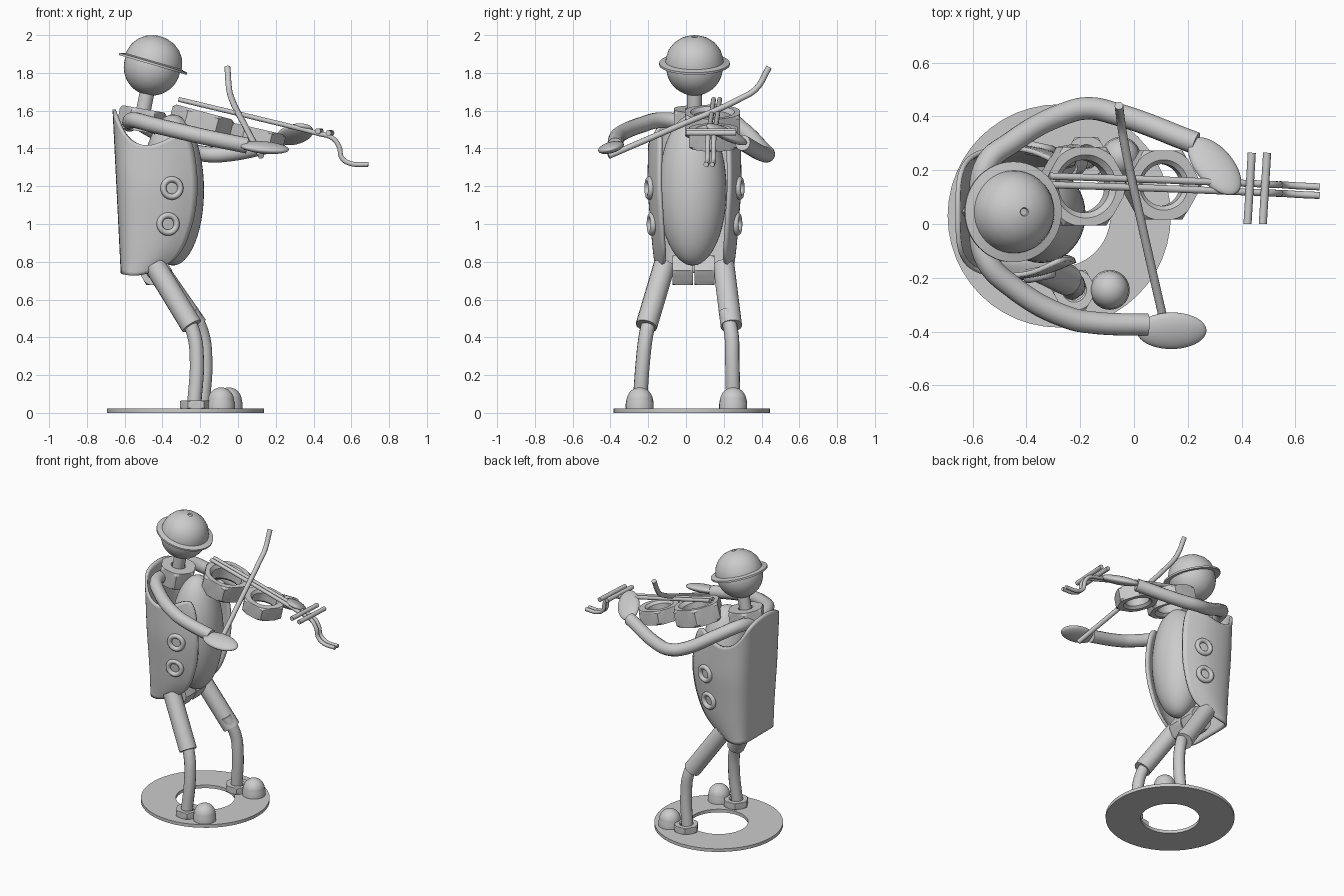
import bpy, bmesh, math
from math import sin, cos, pi, radians
from mathutils import Vector, Matrix

if "Cube" in bpy.data.objects:
    bpy.data.objects.remove(bpy.data.objects["Cube"])

C = 0.045  # y of the body's mirror plane


def make(name, bm, loc=(0, 0, 0), rot=(0, 0, 0), angle=35):
    bmesh.ops.recalc_face_normals(bm, faces=bm.faces)
    me = bpy.data.meshes.new(name)
    bm.to_mesh(me)
    bm.free()
    ob = bpy.data.objects.new(name, me)
    bpy.context.collection.objects.link(ob)
    ob.location = loc
    ob.rotation_euler = rot
    smooth(ob, angle)
    return ob


def smooth(ob, angle=35):
    bpy.ops.object.select_all(action='DESELECT')
    ob.select_set(True)
    bpy.context.view_layer.objects.active = ob
    bpy.ops.object.shade_smooth_by_angle(angle=radians(angle))


def loft(rings, closed=False, loop=True):
    """Skin a list of rings; closed joins last to first, loop closes each ring."""
    bm = bmesh.new()
    vs = [[bm.verts.new(p) for p in r] for r in rings]
    n, m = len(vs), len(vs[0])
    for i in range(n if closed else n - 1):
        for j in range(m if loop else m - 1):
            a, b = vs[i], vs[(i + 1) % n]
            k = (j + 1) % m
            bm.faces.new((a[j], a[k], b[k], b[j]))
    if loop and not closed:
        bm.faces.new(vs[0])
        bm.faces.new(vs[-1])
    return bm


def circle(r, z, n=48):
    return [(r * cos(2 * pi * i / n), r * sin(2 * pi * i / n), z) for i in range(n)]


def hexring(R, cap, z, n=48):
    pts = []
    for i in range(n):
        a = 2 * pi * i / n
        r = min(cap, R * cos(pi / 6) / cos((a % (pi / 3)) - pi / 6))
        pts.append((r * cos(a), r * sin(a), z))
    return pts


def lathe(name, prof, loc, rot=(0, 0, 0), closed=False):
    return make(name, loft([circle(r, z) for r, z in prof], closed), loc, rot)


def nut(name, R, hole, h, loc, rot=(0, 0, 0)):
    z, c = h / 2, h * 0.12
    rings = [circle(hole, -z + c * 1.5), circle(hole * 1.2, -z),
             hexring(R, R * 0.9, -z), hexring(R, R, -z + c),
             hexring(R, R, z - c), hexring(R, R * 0.9, z),
             circle(hole * 1.2, z), circle(hole, z - c * 1.5)]
    return make(name, loft(rings, True), loc, rot, 20)


def ball(name, loc, size, rot=(0, 0, 0)):
    bm = bmesh.new()
    bmesh.ops.create_uvsphere(bm, u_segments=40, v_segments=24, radius=1)
    bmesh.ops.scale(bm, vec=size, verts=bm.verts)
    return make(name, bm, loc, rot, 60)


def tube(name, pts, r):
    cu = bpy.data.curves.new(name, 'CURVE')
    cu.dimensions = '3D'
    cu.bevel_depth, cu.bevel_resolution, cu.use_fill_caps = r, 5, True
    cu.resolution_u = 10
    sp = cu.splines.new('BEZIER')
    sp.bezier_points.add(len(pts) - 1)
    for b, p in zip(sp.bezier_points, pts):
        b.co = p
        b.handle_left_type = b.handle_right_type = 'AUTO'
    ob = bpy.data.objects.new(name, cu)
    bpy.context.collection.objects.link(ob)
    bpy.ops.object.select_all(action='DESELECT')
    ob.select_set(True)
    bpy.context.view_layer.objects.active = ob
    bpy.ops.object.convert(target='MESH')
    smooth(bpy.context.view_layer.objects.active)


def interp(table, z):
    for (z0, a), (z1, b) in zip(table, table[1:]):
        if z <= z1:
            return a + (b - a) * max(0, (z - z0) / (z1 - z0))
    return table[-1][1]


# Washer base
lathe("base_washer", [(0.19, 0), (0.415, 0), (0.415, 0.022), (0.19, 0.022)],
      (-0.278, 0.03, 0), closed=True)

# Legs and feet
for side, y, ky, ty, dx in (("right", -0.245, -0.21, -0.115, 0),
                            ("left", 0.25, 0.24, 0.2, 0.045)):
    s = -1 if side == "right" else 1
    tube(side + "_thigh", [(-0.44, ty, 0.78), (-0.245 + dx * .6, ky, 0.46)], 0.058)
    tube(side + "_shin", [(-0.29 + dx, ky - s * 0.03, 0.54), (-0.235 + dx, ky, 0.42),
                          (-0.218 + dx, (ky + y) / 2, 0.28), (-0.232 + dx, y, 0.04)], 0.038)
    nut(side + "_heel_nut", 0.085, 0.038, 0.045, (-0.222 + dx, y, 0.044))
    lathe(side + "_toe_cap", [(0.074, 0.02), (0.074, 0.05)] +
          [(0.07 * cos(a * pi / 20), 0.063 + 0.072 * sin(a * pi / 20)) for a in range(10)] +
          [(0.002, 0.135)], (-0.09 + dx * .9, y, 0))

# Hip nuts
for i, y in enumerate((-0.018, 0.098)):
    nut("hip_nut_%d" % i, 0.09, 0.04, 0.108, (-0.44, y, 0.755), (pi / 2, 0, 0))

# Belly
ball("belly", (-0.345, 0.035, 1.18), (0.165, 0.18, 0.40))

# Coat: U-shaped shell, half sections of (depth fraction, width, bottom, top)
half = [(0, 0, .74, 1.61), (0, .4, .74, 1.6), (.03, .72, .735, 1.57), (.14, .93, .73, 1.45),
        (.4, 1, .725, 1.40), (.7, .97, .735, 1.45), (1, .74, .80, 1.5)]
front = [(.72, -.46), (.78, -.36), (.87, -.29), (1.0, -.24), (1.15, -.215), (1.3, -.22),
         (1.42, -.24), (1.5, -.28)]
width = [(.72, .195), (.85, .215), (1.2, .245), (1.6, .235)]
cols = []
for s, col in [(-1, c) for c in reversed(half)] + [(1, c) for c in half[1:]]:
    f, w, z0, z1 = col
    line = []
    for k in range(10):
        z = z0 + (z1 - z0) * k / 9
        xb = -0.655 + (1.6 - z) * 0.05
        line.append((xb + f * (interp(front, z) - xb), C + s * w * interp(width, z), z))
    cols.append(line)
coat = make("coat", loft(cols, loop=False), angle=60)
mod = coat.modifiers.new("round", 'SUBSURF')
mod.levels = mod.render_levels = 2
mod = coat.modifiers.new("thickness", 'SOLIDIFY')
mod.thickness, mod.offset = 0.018, 0

# Coat buttons
for s in (-1, 1):
    for i, (x, z) in enumerate(((-0.35, 1.19), (-0.37, 1.0))):
        prof = [(0.046 + 0.016 * cos(a * pi / 6), 0.018 * sin(a * pi / 6)) for a in range(12)]
        lathe("button_%s_%d" % ("right" if s < 0 else "left", i), prof,
              (x, C + s * (0.238 - 0.012 * i), z),
              (pi / 2, 0, -s * radians(12)), True)

# Arms and hands
tube("right_arm", [(-0.575, C, 1.53), (-0.55, -0.13, 1.55), (-0.45, -0.235, 1.525),
                   (-0.24, -0.35, 1.475), (-0.15, -0.367, 1.455), (0.05, -0.375, 1.415)], 0.042)
tube("left_arm", [(-0.575, C, 1.53), (-0.55, 0.22, 1.55), (-0.46, 0.3, 1.50),
                  (-0.26, 0.41, 1.39), (-0.17, 0.43, 1.37), (-0.07, 0.41, 1.37),
                  (0.23, 0.3, 1.43)], 0.042)
ball("right_hand", (0.14, -0.397, 1.405), (0.13, 0.07, 0.028), (radians(15), radians(5), 0))
ball("left_hand", (0.3, 0.215, 1.475), (0.135, 0.075, 0.03),
     (radians(-25), radians(-18), radians(-52)))

# Neck and collar
nut("collar_nut", 0.125, 0.04, 0.12, (-0.51, C, 1.55), (0, radians(10), 0))
tube("neck", [(-0.52, C, 1.5), (-0.475, C, 1.73)], 0.04)

# Head and hat
ball("head", (-0.455, C, 1.83), (0.15, 0.15, 0.15))
tilt = (0, radians(16.3), 0)
lathe("hat_brim", [(0.14, 0.0), (0.187, -0.006), (0.187, 0.006), (0.15, 0.014)],
      (-0.45, C, 1.848), tilt, True)
lathe("hat_crown", [(0.155, 0), (0.152, 0.03), (0.138, 0.072), (0.112, 0.107), (0.078, 0.132),
                    (0.04, 0.146), (0.016, 0.15), (0.013, 0.143)], (-0.45, C, 1.848), tilt)

# Fiddle body
nut("fiddle_large_nut", 0.168, 0.098, 0.12, (-0.195, 0.14, 1.535), (0, radians(15), 0))
nut("fiddle_small_nut", 0.148, 0.078, 0.095, (0.1, 0.145, 1.458), (0, radians(13), 0))

# Strings with bent scroll, and tuning pegs
for i, d in enumerate((-0.016, 0.016)):
    path = [(-0.315, 0.162, 1.66), (0.1, 0.148, 1.56), (0.42, 0.135, 1.48), (0.5, 0.132, 1.455),
            (0.535, 0.13, 1.41), (0.55, 0.13, 1.35), (0.59, 0.127, 1.322), (0.69, 0.122, 1.315)]
    tube("string_rod_%d" % i, [(x, y + d, z) for x, y, z in path], 0.013)
for i, (x, z) in enumerate(((0.43, 1.492), (0.487, 1.482))):
    tube("peg_%d" % i, [(x - 0.008, 0, z), (x + 0.008, 0.265, z)], 0.015)

# Bow
tube("bow", [(-0.056, 0.44, 1.83), (-0.047, 0.37, 1.715), (-0.034, 0.29, 1.665),
             (0.04, -0.05, 1.515), (0.122, -0.41, 1.36)], 0.016)
